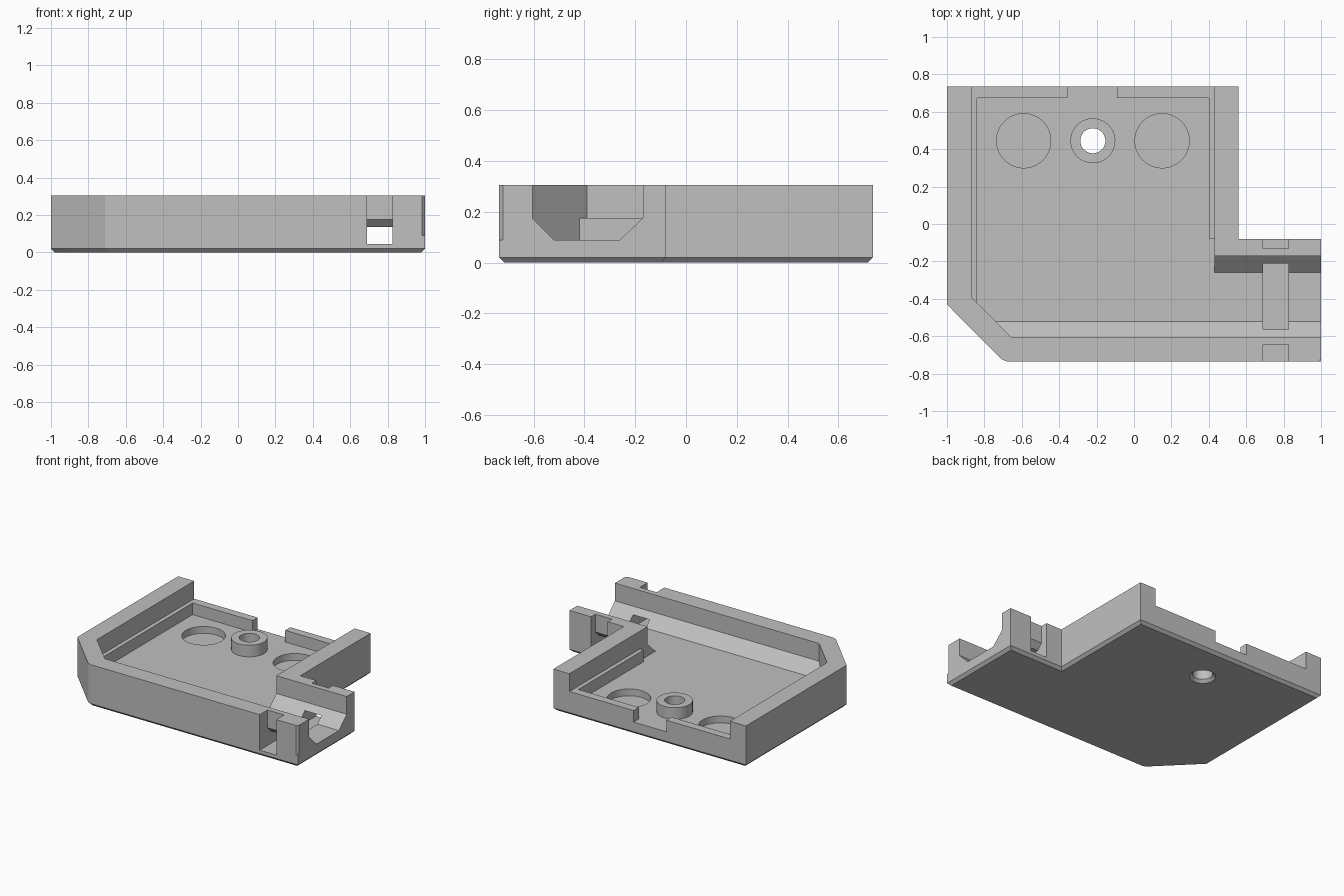
import bpy, bmesh
from mathutils import Vector

cube = bpy.data.objects.get("Cube")
if cube:
    bpy.data.objects.remove(cube, do_unlink=True)

HEIGHT, FLOOR, LIP = 0.305, 0.09, 0.175
OUT = 1.2  # beyond the body

grey = bpy.data.materials.new("light_grey")
grey.use_nodes = True
color = (0.53, 0.53, 0.53, 1)
grey.diffuse_color = color
grey.node_tree.nodes["Principled BSDF"].inputs["Base Color"].default_value = color


def make(name, bm):
    bmesh.ops.recalc_face_normals(bm, faces=bm.faces[:])
    mesh = bpy.data.meshes.new(name)
    bm.to_mesh(mesh)
    bm.free()
    mesh.materials.append(grey)
    obj = bpy.data.objects.new(name, mesh)
    bpy.context.collection.objects.link(obj)
    return obj


def loft(rings):
    """Closed solid through rings of 3D points with equal counts."""
    bm = bmesh.new()
    loops = [[bm.verts.new(p) for p in ring] for ring in rings]
    n = len(loops[0])
    bm.faces.new(loops[0][::-1])
    bm.faces.new(loops[-1])
    for a, b in zip(loops, loops[1:]):
        for i in range(n):
            j = (i + 1) % n
            bm.faces.new((a[i], a[j], b[j], b[i]))
    return bm


def flat(points, z):
    return [Vector((x, y, z)) for x, y in points]


def cone(x, y, r1, r2, z1, z2):
    bm = bmesh.new()
    bmesh.ops.create_cone(bm, cap_ends=True, segments=64, radius1=r1, radius2=r2, depth=z2 - z1)
    bmesh.ops.translate(bm, verts=bm.verts[:], vec=(x, y, (z1 + z2) / 2))
    return bm


# Tray body with a chamfered underside
outline = [(-1, 0.735), (-1, -0.43), (-0.71, -0.722), (-0.68, -0.735),
           (1, -0.735), (1, -0.08), (0.56, -0.08), (0.56, 0.735)]
bm = loft([flat(outline, 0), flat(outline, HEIGHT)])
bottom = [e for e in bm.edges if all(v.co.z < 0.001 for v in e.verts)]
bmesh.ops.recalc_face_normals(bm, faces=bm.faces[:])
bmesh.ops.bevel(bm, geom=bottom, offset=0.02, segments=1, affect='EDGES')
tray = make("tray", bm)


def combine(name, bm, operation='DIFFERENCE'):
    tool = make(name, bm)
    mod = tray.modifiers.new(name, 'BOOLEAN')
    mod.operation, mod.solver, mod.object = operation, 'EXACT', tool
    bpy.context.view_layer.objects.active = tray
    bpy.ops.object.modifier_apply(modifier=name)
    bpy.data.objects.remove(tool, do_unlink=True)


# Upper cavity, open at the back and along the side channel
upper = [(-0.87, OUT), (-0.87, -0.39), (-0.655, -0.605), (OUT, -0.605),
         (OUT, -0.17), (0.43, -0.17), (0.43, OUT)]
combine("upper_cavity", loft([flat(upper, LIP), flat(upper, 0.5)]))


# Lower cavity, with sloping channel sides and a narrow lip round the rest
def lower(front_y, diagonal_x, channel_y):
    return [(-0.84, 0.675), (-0.84, -0.42), (diagonal_x, front_y), (OUT, front_y),
            (OUT, channel_y), (0.43, channel_y), (0.43, -0.08), (0.40, -0.08), (0.40, 0.675)]


low, high = lower(-0.52, -0.74, -0.26), lower(-0.605, -0.655, -0.17)
combine("lower_cavity", loft([flat(low, FLOOR), flat(high, LIP), flat(high, 0.2)]))

# Gap in the back lip
gap = [(-0.355, 0.6), (-0.09, 0.6), (-0.09, OUT), (-0.355, OUT)]
combine("back_gap", loft([flat(gap, FLOOR), flat(gap, 0.4)]))

# Strap slot across the channel, rising outside both walls
slot = [(-OUT, 0.045), (0.1, 0.045), (0.1, 0.4), (-0.13, 0.4), (-0.13, LIP),
        (-0.17, 0.135), (-0.605, 0.135), (-0.645, LIP), (-0.645, 0.4), (-OUT, 0.4)]
combine("strap_slot", loft([[Vector((x, y, z)) for y, z in slot] for x in (0.69, 0.825)]))

# Small vertical chamfer at the front corner
corner = [(0.985, -0.75), (1.02, -0.75), (1.02, -0.7), (1.0, -0.72), (0.985, -0.735)]
combine("corner_chamfer", loft([flat(corner, FLOOR), flat(corner, 0.4)]))

# Round recesses, screw boss and countersunk hole
for x in (-0.59, 0.15):
    combine("round_recess", cone(x, 0.445, 0.145, 0.145, 0.04, 0.15))
combine("screw_boss", cone(-0.22, 0.445, 0.12, 0.12, 0.05, LIP), 'UNION')
combine("screw_hole", cone(-0.22, 0.445, 0.067, 0.067, -0.1, 0.4))
combine("countersink", cone(-0.22, 0.445, 0.097, 0.067, -0.01, 0.02))

# Smooth the round walls, keep all edges crisp
for o in bpy.context.selected_objects:
    o.select_set(False)
tray.select_set(True)
bpy.context.view_layer.objects.active = tray
bpy.ops.object.shade_smooth_by_angle(angle=0.35)
